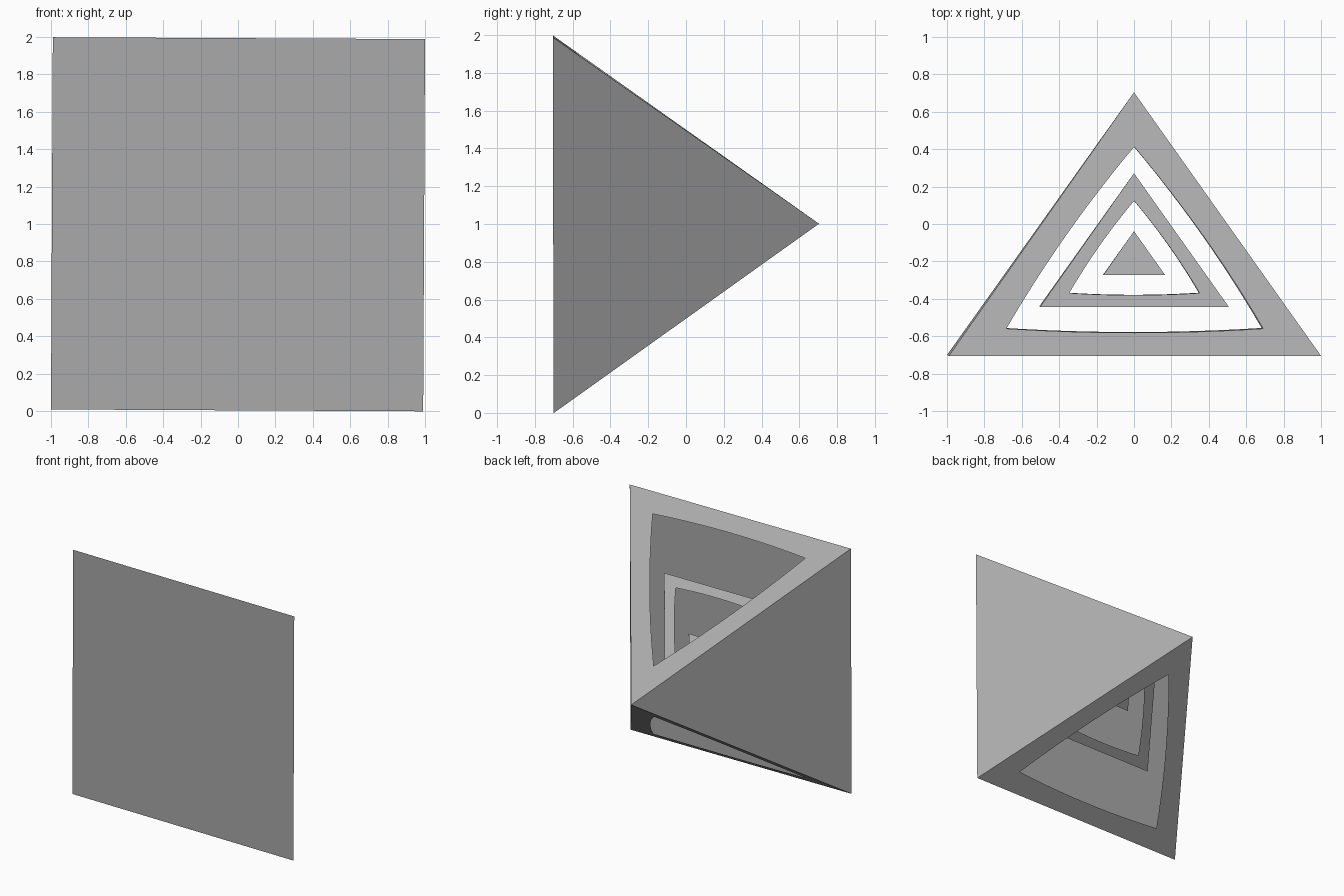
import bpy
import bmesh
from math import sqrt
from mathutils import Vector, Matrix

cube = bpy.data.objects.get("Cube")
if cube:
    bpy.data.objects.remove(cube, do_unlink=True)

grey = bpy.data.materials.new("plain grey")
grey.use_nodes = True
colour = (0.4, 0.4, 0.4, 1)
grey.diffuse_color = colour
grey.node_tree.nodes["Principled BSDF"].inputs["Base Color"].default_value = colour

HALF = 0.995          # half the side of the outer square
HOLE = 0.69           # opening size relative to its triangular face
BOW = 0.027           # outward bulge of the opening's edges
ARC_STEPS = 12

# The whole nest leans very slightly
lean = (Matrix.Translation((0, 0, 1)) @ Matrix.Rotation(0.005, 4, 'Y')
        @ Matrix.Rotation(0.002, 4, 'X'))


def bowed_edge(a, b, centre, bow):
    """Points from a to b, bulging away from the centre."""
    out = ((a + b) / 2 - centre).normalized()
    pts = []
    for i in range(ARC_STEPS + 1):
        t = i / ARC_STEPS
        pts.append(a.lerp(b, t) + out * bow * 4 * t * (1 - t))
    return pts


def pyramid(name, scale, front_y, opened):
    """Square pyramid lying on its side: base to the front, tip to the back."""
    h = HALF * scale
    bm = bmesh.new()
    corners = [Vector((x * h, front_y, z * h))
               for x, z in ((-1, -1), (1, -1), (1, 1), (-1, 1))]
    tip = Vector((0, front_y + h * sqrt(2), 0))
    middle = Vector((0, front_y + h * 0.4, 0))

    def face(points):
        f = bm.faces.new([bm.verts.new(p) for p in points])
        f.normal_update()
        if f.normal.dot(f.calc_center_median() - middle) < 0:
            f.normal_flip()

    face(corners)
    for i in range(4):
        tri = [corners[i], corners[(i + 1) % 4], tip]
        if not opened or i % 2:
            face(tri)
            continue
        # Top and bottom are frames around a bowed triangular opening
        centre = sum(tri, Vector()) / 3
        inner = [centre.lerp(p, HOLE) for p in tri]
        for j in range(3):
            k = (j + 1) % 3
            face([tri[j], tri[k]] + bowed_edge(inner[k], inner[j], centre, BOW * scale))

    bmesh.ops.remove_doubles(bm, verts=bm.verts, dist=0.0001)
    bmesh.ops.transform(bm, matrix=lean, verts=bm.verts)
    mesh = bpy.data.meshes.new(name)
    bm.to_mesh(mesh)
    bm.free()
    mesh.materials.append(grey)
    obj = bpy.data.objects.new(name, mesh)
    bpy.context.collection.objects.link(obj)


# Three nested pyramids
pyramid("outer_pyramid_shell", 1, -0.703, True)
pyramid("middle_pyramid_shell", 0.507, -0.442, True)
pyramid("inner_pyramid", 0.166, -0.272, False)
